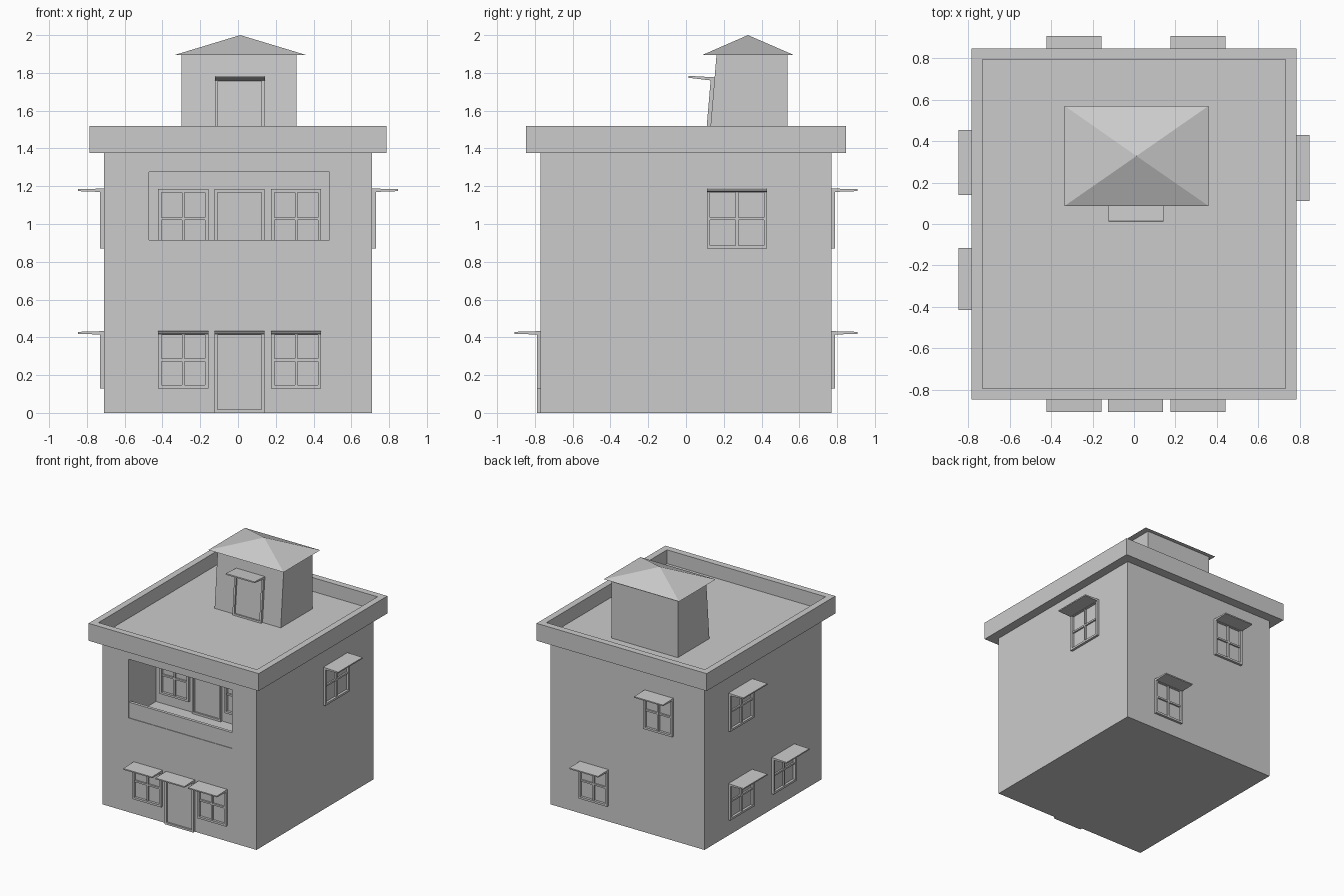
import bpy, bmesh
from math import radians
from mathutils import Matrix, Vector

cube = bpy.data.objects.get("Cube")
if cube:
    bpy.data.objects.remove(cube)

grey = bpy.data.materials.new("plaster_grey")
grey.use_nodes = True
GREY = (0.6, 0.6, 0.6, 1)
grey.diffuse_color = GREY
grey.node_tree.nodes["Principled BSDF"].inputs["Base Color"].default_value = GREY


def add_box(bm, x, y, z):
    """Add a box spanning the three (low, high) ranges."""
    size = Vector((x[1] - x[0], y[1] - y[0], z[1] - z[0]))
    mid = Vector((sum(x), sum(y), sum(z))) / 2
    m = Matrix.Translation(mid) @ Matrix.Diagonal(size.to_4d())
    return bmesh.ops.create_cube(bm, size=1, matrix=m)["verts"]


def finish(name, bm, matrix=Matrix()):
    bmesh.ops.recalc_face_normals(bm, faces=bm.faces)
    mesh = bpy.data.meshes.new(name)
    bm.to_mesh(mesh)
    bm.free()
    mesh.materials.append(grey)
    ob = bpy.data.objects.new(name, mesh)
    ob.matrix_world = matrix
    bpy.context.collection.objects.link(ob)
    return ob


def box(name, x, y, z):
    bm = bmesh.new()
    add_box(bm, x, y, z)
    return finish(name, bm)


# Main block with the balcony cut out
body = box("main_block", (-0.71, 0.71), (-0.77, 0.77), (0, 1.375))
cutter = box("balcony_cutter", (-0.47, 0.485), (-0.9, -0.41), (0.785, 1.275))
cutter.hide_render = True
cutter.hide_set(True)
cut = body.modifiers.new("balcony", "BOOLEAN")
cut.operation = "DIFFERENCE"
cut.solver = "EXACT"
cut.object = cutter
box("balcony_parapet", (-0.47, 0.485), (-0.765, -0.74), (0.785, 0.915))

# Flat roof with a raised rim
bm = bmesh.new()
add_box(bm, (-0.785, 0.785), (-0.848, 0.848), (1.375, 1.52))
top = max(bm.faces, key=lambda f: f.calc_center_median().z)
bmesh.ops.inset_region(bm, faces=[top], thickness=0.076)
floor = bmesh.ops.extrude_discrete_faces(bm, faces=[top])["faces"][0]
bmesh.ops.translate(bm, verts=floor.verts, vec=(0, 0, -0.115))
finish("roof_rim", bm)

# Rooftop stair hut with a leaning front
bm = bmesh.new()
for v in add_box(bm, (-0.3, 0.31), (0.12, 0.537), (1.4, 1.9)):
    if v.co.z > 1.8 and v.co.y < 0.3:
        v.co.y = 0.162
finish("stair_hut", bm)

# Hipped hut roof
bm = bmesh.new()
rim = [bm.verts.new((x, y, 1.895)) for x, y in
       ((-0.335, 0.087), (0.36, 0.087), (0.36, 0.57), (-0.335, 0.57))]
apex = bm.verts.new((0.012, 0.328, 2))
bm.faces.new(rim)
for i in range(4):
    bm.faces.new((rim[i], rim[(i + 1) % 4], apex))
finish("hut_roof", bm)


def opening(name, matrix, width, height, bars=True, awning=True):
    """Framed window or door on a wall facing local -y, base centred at origin."""
    w, t = width / 2, 0.017
    bm = bmesh.new()
    depth = (-0.02, 0.003)
    for s in (-1, 1):
        add_box(bm, sorted((s * w, s * (w - t))), depth, (0, height))
    for z in (0, height - t):
        add_box(bm, (t - w, w - t), depth, (z, z + t))
    if bars:
        add_box(bm, (-0.007, 0.007), (-0.014, 0.003), (t, height - t))
        add_box(bm, (t - w, w - t), (-0.013, 0.003),
                (height / 2 - 0.007, height / 2 + 0.007))
    else:
        add_box(bm, (t - w, w - t), (-0.006, 0.003), (t, height - t))
    finish(name + "_frame", bm, matrix)
    if awning:
        bm = bmesh.new()
        for v in add_box(bm, (-w, w), (-0.138, 0.003), (height - 0.016, height + 0.003)):
            if v.co.y < -0.1:
                v.co.z += 0.005 if v.co.z < height else -0.004
        finish(name + "_awning", bm, matrix)


def wall(side, along, z):
    """Placement on a wall: along is the x or y position on it."""
    angle, pos = {"front": (0, (along, -0.77, z)), "left": (90, (0.71, along, z)),
                  "back": (180, (along, 0.77, z)), "right": (-90, (-0.71, along, z)),
                  "balcony": (0, (along, -0.41, z))}[side]
    return Matrix.Translation(pos) @ Matrix.Rotation(radians(angle), 4, "Z")


LOW, HIGH = 0.13, 0.87

# Front and balcony windows and doors
for tag, x in (("right", -0.29), ("left", 0.308)):
    opening(f"front_window_{tag}", wall("front", x, LOW), 0.265, 0.3)
    opening(f"balcony_window_{tag}", wall("balcony", x, HIGH), 0.265, 0.315, awning=False)
opening("front_door", wall("front", 0.008, 0), 0.265, 0.43, bars=False)
opening("balcony_door", wall("balcony", 0.008, 0.785), 0.265, 0.4, bars=False, awning=False)

# Side and back windows
opening("left_window", wall("left", 0.27, HIGH), 0.32, 0.315)
opening("right_window_upper", wall("right", 0.297, HIGH), 0.315, 0.315)
opening("right_window_lower_back", wall("right", 0.297, LOW), 0.315, 0.3)
opening("right_window_lower_front", wall("right", -0.265, LOW), 0.3, 0.3)
opening("back_window_upper", wall("back", -0.29, HIGH), 0.265, 0.315)
opening("back_window_lower", wall("back", 0.308, LOW), 0.265, 0.3)

# Hut door follows the leaning wall
lean = Matrix.Translation((0.01, 0.12, 1.4)) @ Matrix.Rotation(radians(-4.8), 4, "X")
opening("hut_door", lean, 0.265, 0.375, bars=False)
